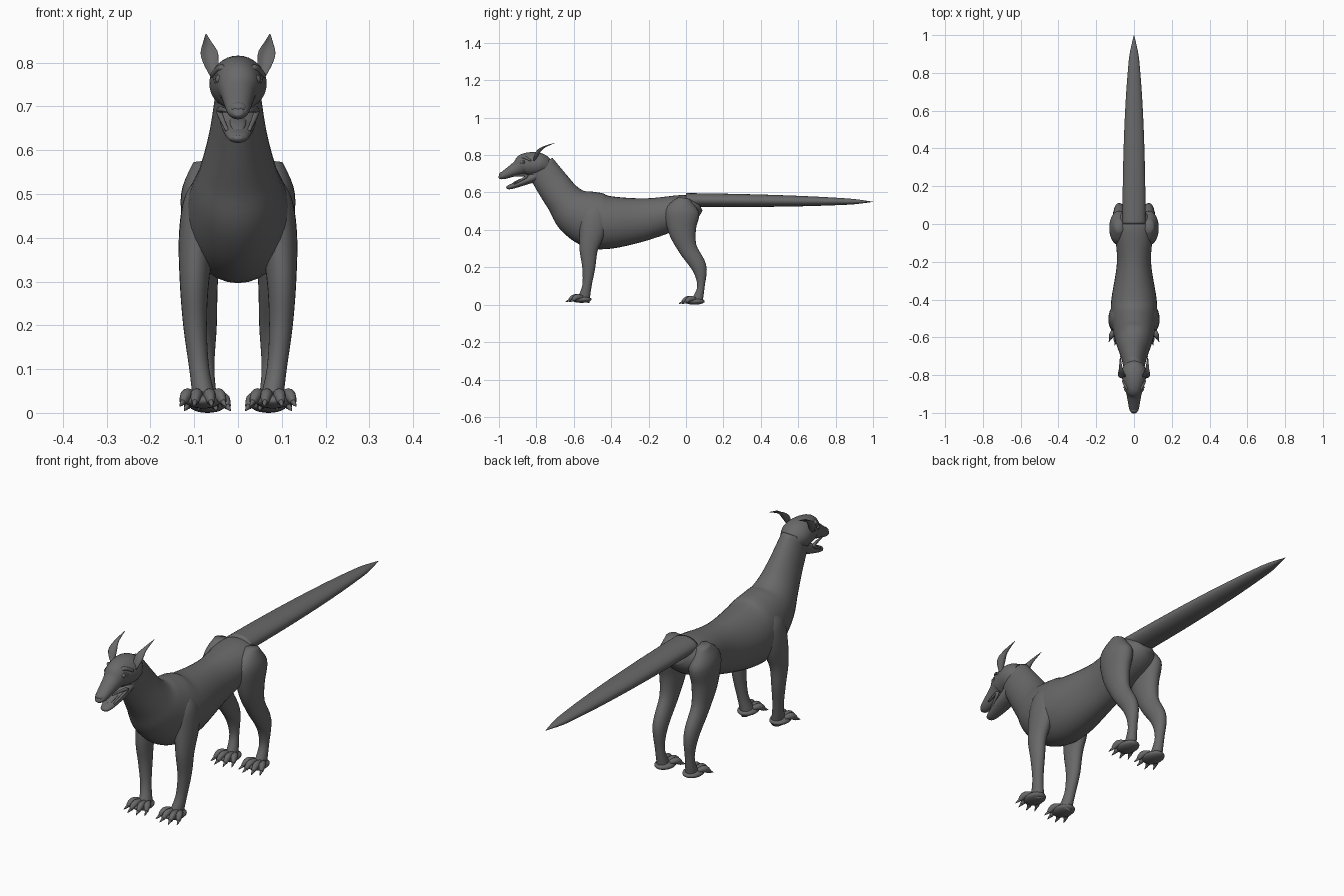
import bpy, bmesh, math
from mathutils import Vector, Matrix

cube = bpy.data.objects.get("Cube")
if cube:
    bpy.data.objects.remove(cube, do_unlink=True)

shade = .14
grey = bpy.data.materials.new("dark_grey")
grey.use_nodes = True
grey.diffuse_color = (shade, shade, shade, 1)
grey.node_tree.nodes["Principled BSDF"].inputs["Base Color"].default_value = grey.diffuse_color


def finish(name, bm, mirror):
    """Turn a bmesh into a smooth grey object, optionally mirrored left to right."""
    bmesh.ops.recalc_face_normals(bm, faces=bm.faces)
    for face in bm.faces:
        face.smooth = True
    mesh = bpy.data.meshes.new(name)
    bm.to_mesh(mesh)
    bm.free()
    mesh.materials.append(grey)
    obj = bpy.data.objects.new(name, mesh)
    bpy.context.collection.objects.link(obj)
    if mirror:
        modifier = obj.modifiers.new("mirror", 'MIRROR')
        modifier.use_mirror_merge = False


def smooth_path(stations, steps):
    """Pass a flowing curve through the stations, blending the radii as well."""
    points = [Vector(station) for station in stations]
    points = [points[0], *points, points[-1]]
    path = []
    for before, start, end, after in zip(points, points[1:], points[2:], points[3:]):
        leave, arrive = (end - before) / 2, (after - start) / 2
        for i in range(steps):
            t = i / steps
            ease = t * t * (3 - 2 * t)
            path.append(start.lerp(end, ease) + leave * (t * (1 - t) ** 2)
                        - arrive * (t * t * (1 - t)))
    return path + [points[-1]]


def loft(name, stations, mirror=False, sides=24, steps=5, cup=0):
    """Skin ellipses along (x, y, z, half width, half depth); cup bends flat rings."""
    path = smooth_path(stations, steps)
    bm = bmesh.new()
    rings = []
    for i, station in enumerate(path):
        behind, ahead = path[max(i - 1, 0)], path[min(i + 1, len(path) - 1)]
        tangent = Vector((ahead - behind)[:3]).normalized()
        side = (Vector((1, 0, 0)) - tangent * tangent.x).normalized()
        normal = tangent.cross(side)
        centre, width, depth = Vector(station[:3]), station[3], station[4]
        ring = []
        for k in range(sides):
            angle = math.tau * k / sides
            across = width * math.cos(angle)
            up = depth * math.sin(angle) + cup * width * math.cos(angle) ** 2
            ring.append(bm.verts.new(centre + side * across + normal * up))
        rings.append(ring)
    for ring, following in zip(rings, rings[1:]):
        for k in range(sides):
            n = (k + 1) % sides
            bm.faces.new((ring[k], ring[n], following[n], following[k]))
    bm.faces.new(rings[0])
    bm.faces.new(rings[-1])
    finish(name, bm, mirror)


def spine(name, stations):
    """Loft on the centre line from (y, z, half width, half depth)."""
    loft(name, [(0, *station) for station in stations], sides=32)


def ball(name, place, size, mirror=False):
    bm = bmesh.new()
    bmesh.ops.create_uvsphere(bm, u_segments=20, v_segments=12, radius=1,
                              matrix=Matrix.Translation(place) @ Matrix.Diagonal((*size, 1)))
    finish(name, bm, mirror)


def leg(name, stance, bow, middle, stations):
    """Bowed leg from (y, z, half depth); slimmer sections become rounder."""
    loft(name, [(stance - bow * (z - middle) ** 2, y, z, .012 + .43 * depth, depth)
                for y, z, depth in stations], mirror=True)


def paw(name, x, y, floor):
    """Flat pad with four fanned toes, each ending in a claw."""
    ball(name + "_pad", (x, y - .015, floor + .018), (.042, .055, .018), True)
    for toe, spread in zip(("inner", "front_inner", "front_outer", "outer"), (-1, -.4, .4, 1)):
        root = Vector((x + spread * .024, y - .01, floor + .03))
        tip = Vector((x + spread * .046, y - .09 + .03 * abs(spread), floor + .015))
        knuckle = root.lerp(tip, .6) + Vector((0, 0, .01))
        claw = tip + Vector((spread * .007, -.02, -.01))
        loft(f"{name}_{toe}_toe", [(*root, .01, .01), (*knuckle, .014, .015), (*tip, .008, .009)],
             mirror=True, sides=12)
        loft(f"{name}_{toe}_claw", [(*knuckle, .006, .006), (*tip, .006, .007), (*claw, .001, .001)],
             mirror=True, sides=8)


# Neck, chest, belly and rump in one skin
spine("body", [
    (-.78, .74, .05, .08), (-.71, .64, .065, .09), (-.65, .56, .085, .1),
    (-.59, .5, .105, .13), (-.5, .455, .12, .15), (-.4, .44, .12, .14),
    (-.2, .46, .09, .11), (0, .51, .1, .08), (.07, .54, .04, .04)])

# Long tail tapering to a point
tail = []
for i in range(11):
    y = i / 10
    girth = .06 * (1 - y * y) ** .6 + .001
    tail.append((y, .56 - y / 100, girth, girth * .6))
spine("tail", tail)

# Head with upper muzzle, nose, open lower jaw and tongue
spine("head", [
    (-1, .69, .01, .01), (-.98, .69, .025, .02), (-.9, .73, .04, .04),
    (-.86, .75, .053, .06), (-.78, .75, .065, .06), (-.72, .72, .03, .03)])
spine("lower_jaw", [
    (-.96, .63, .01, .005), (-.94, .63, .024, .013), (-.86, .66, .04, .02), (-.78, .7, .045, .035)])
spine("tongue", [(-.93, .645, .01, .003), (-.9, .66, .018, .007), (-.84, .68, .018, .008)])
ball("nose", (0, -.984, .696), (.02, .015, .014))

# Lip folds at the mouth corners
loft("lip", [(.025, -.93, .69, .004, .004), (.043, -.85, .69, .007, .008),
             (.025, -.92, .645, .004, .004)], mirror=True, sides=10)

# Eyes with upper and lower lids, under heavy brows
eye = Vector((.04, -.877, .762))
ball("eye", eye, (.012, .012, .011), True)
for lid, way in (("upper_eyelid", 1), ("lower_eyelid", -1)):
    loft(lid, [(*(eye + Vector((t, t, way * (1 - abs(t) / .014) * .012))), .004, .004)
               for t in (-.014, 0, .014)], mirror=True, sides=10)
loft("brow", [(.018, -.885, .775, .005, .005), (.038, -.866, .788, .009, .008),
              (.06, -.83, .77, .005, .005)], mirror=True, sides=12)

# Cupped ears sweeping back to points
ear = [(.055, -.81, .77, .01), (.065, -.79, .81, .02), (.07, -.76, .84, .01), (.073, -.7, .865, .001)]
loft("ear", [(*station, station[-1] / 3) for station in ear], mirror=True, sides=16, cup=-.7)

# Legs from shoulder or hip to ankle, with their paws
leg("front_leg", .1, .4, .27, [
    (-.48, .53, .03), (-.49, .48, .07), (-.5, .4, .07), (-.52, .3, .05),
    (-.52, .2, .035), (-.53, .1, .025), (-.55, .02, .035)])
leg("hind_leg", .08, .06, .4, [
    (-.01, .57, .03), (-.02, .5, .09), (-.02, .4, .075), (.01, .3, .05),
    (.07, .2, .04), (.08, .1, .02), (.06, .02, .03)])
paw("front_paw", .08, -.545, .01)
paw("hind_paw", .07, .06, 0)
